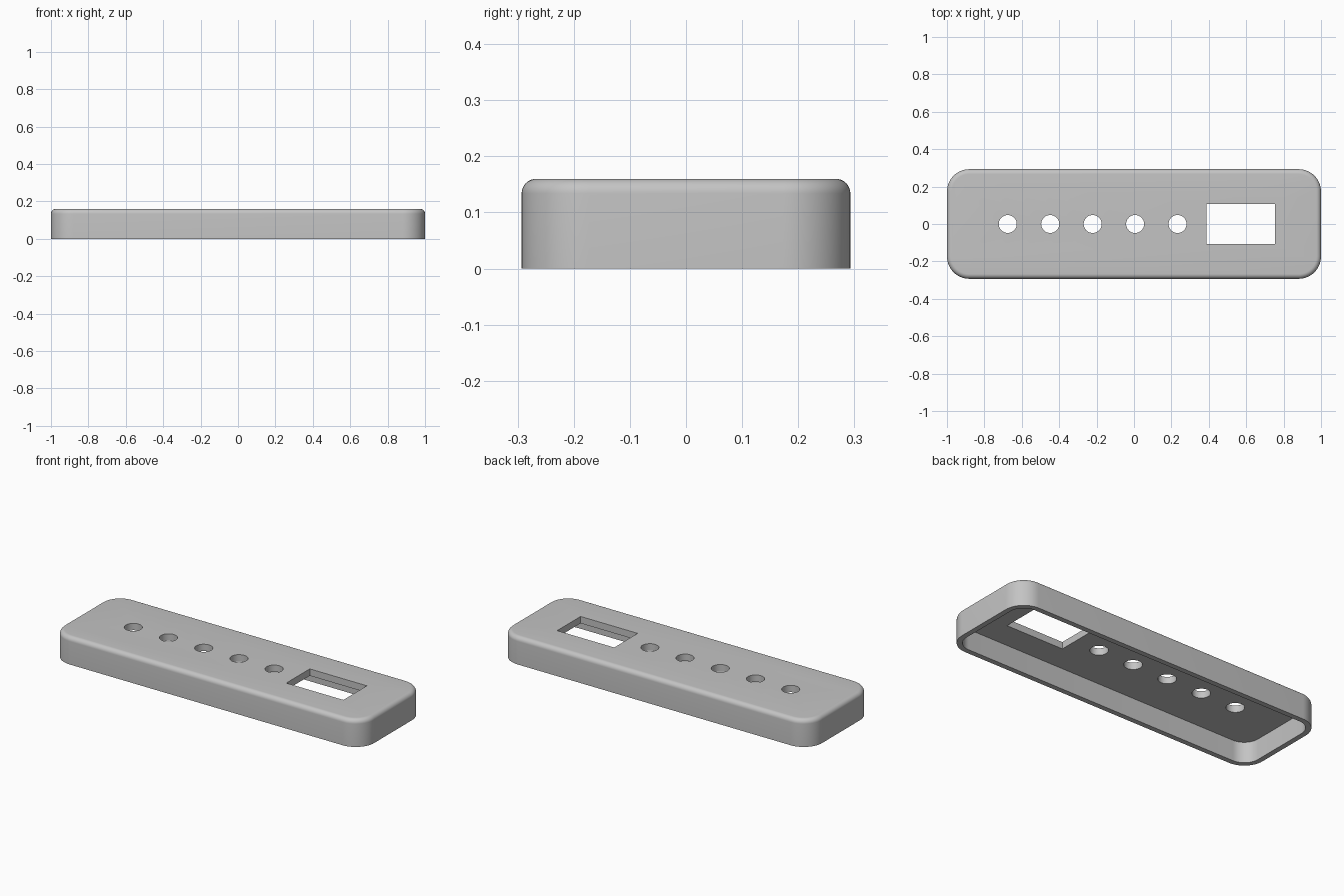
import bpy, bmesh, math
from mathutils import Matrix

if "Cube" in bpy.data.objects:
    bpy.data.objects.remove(bpy.data.objects["Cube"], do_unlink=True)

HALF_X, HALF_Y, HEIGHT = 1.0, 0.293, 0.16
CORNER, FILLET = 0.12, 0.026
WALL, PLATE = 0.03, 0.04
CORNER_STEPS, FILLET_STEPS = 14, 8

grey = bpy.data.materials.new("plain grey")
grey.use_nodes = True
colour = (0.55, 0.55, 0.55, 1)
grey.diffuse_color = colour
grey.node_tree.nodes["Principled BSDF"].inputs["Base Color"].default_value = colour


def make_object(name, bm):
    bmesh.ops.recalc_face_normals(bm, faces=bm.faces)
    mesh = bpy.data.meshes.new(name)
    bm.to_mesh(mesh)
    bm.free()
    mesh.materials.append(grey)
    obj = bpy.data.objects.new(name, mesh)
    bpy.context.collection.objects.link(obj)
    return obj


def rounded_ring(bm, inset, z):
    """Rounded rectangle outline, moved inwards by inset."""
    radius = CORNER - inset
    cx, cy = HALF_X - CORNER, HALF_Y - CORNER
    ring = []
    for quarter, (sx, sy) in enumerate([(1, 1), (-1, 1), (-1, -1), (1, -1)]):
        for i in range(CORNER_STEPS + 1):
            a = math.pi / 2 * (quarter + i / CORNER_STEPS)
            ring.append(bm.verts.new((sx * cx + radius * math.cos(a),
                                      sy * cy + radius * math.sin(a), z)))
    return ring


# Hollow housing: inside ceiling, inside wall, bottom rim, outside wall, rounded top edge
profile = [(WALL, HEIGHT - PLATE), (WALL, 0), (0, 0)]
for i in range(FILLET_STEPS + 1):
    a = math.pi / 2 * i / FILLET_STEPS
    profile.append((FILLET * (1 - math.cos(a)), HEIGHT - FILLET * (1 - math.sin(a))))

bm = bmesh.new()
rings = [rounded_ring(bm, inset, z) for inset, z in profile]
for low, high in zip(rings, rings[1:]):
    for i in range(len(low)):
        j = (i + 1) % len(low)
        bm.faces.new((low[i], low[j], high[j], high[i]))
bm.faces.new(rings[0])
bm.faces.new(rings[-1])
housing = make_object("housing", bm)

# Cutter: five round holes and the rectangular window
bm = bmesh.new()
for i in range(5):
    bmesh.ops.create_cone(bm, cap_ends=True, segments=40, radius1=0.048, radius2=0.048,
                          depth=0.2, matrix=Matrix.Translation((-0.675 + 0.227 * i, 0, HEIGHT)))
bmesh.ops.create_cube(bm, size=1, matrix=Matrix.Translation((0.571, 0, HEIGHT))
                      @ Matrix.Diagonal((0.368, 0.216, 0.2, 1)))
cutter = make_object("opening_cutter", bm)
cutter.hide_render = True

cut = housing.modifiers.new("openings", 'BOOLEAN')
cut.operation = 'DIFFERENCE'
cut.solver = 'EXACT'
cut.object = cutter

bpy.ops.object.select_all(action='DESELECT')
housing.select_set(True)
bpy.context.view_layer.objects.active = housing
bpy.ops.object.modifier_apply(modifier=cut.name)
bpy.data.objects.remove(cutter, do_unlink=True)
bpy.ops.object.shade_smooth_by_angle(angle=math.radians(30))
